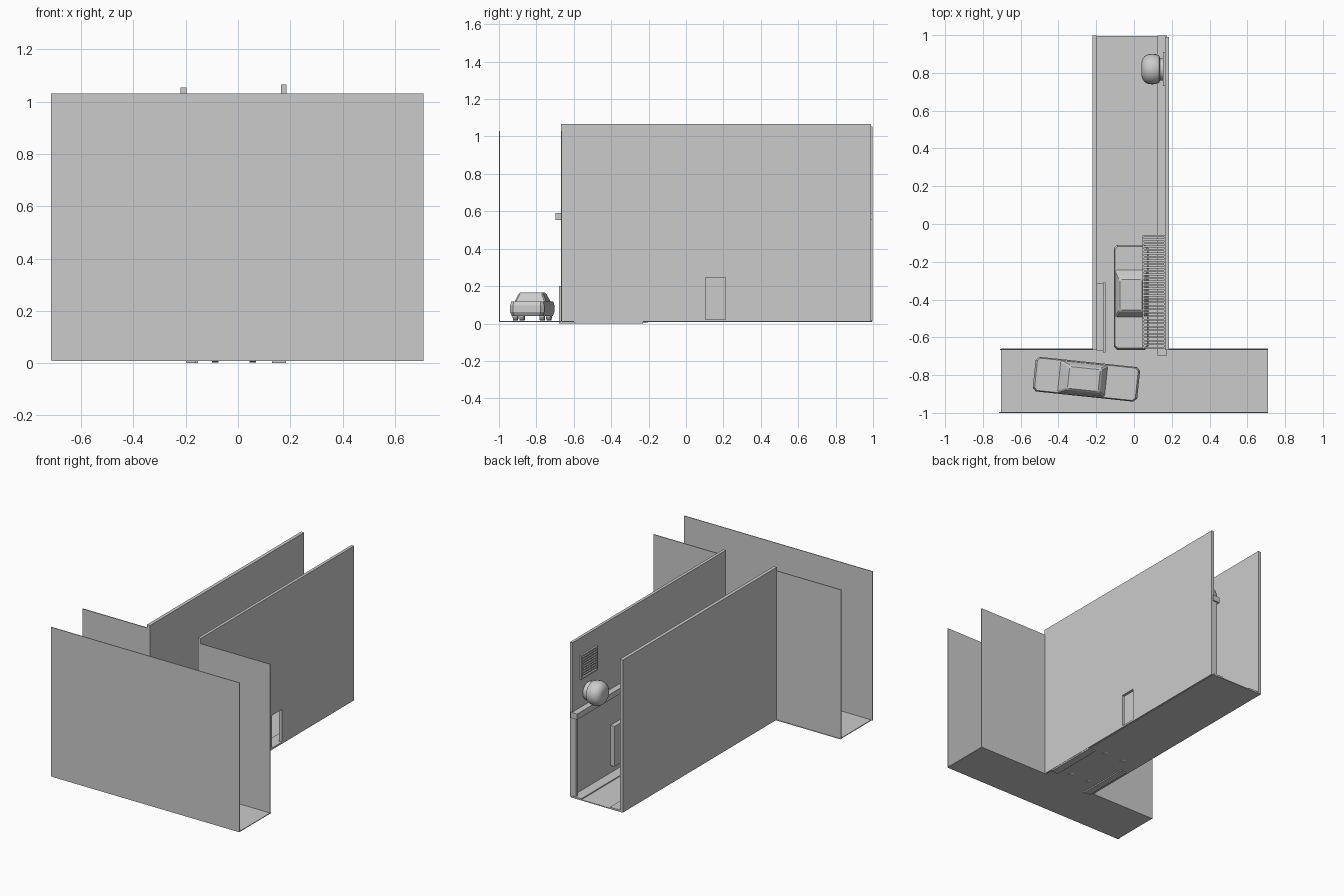
import bpy, bmesh, math
from mathutils import Matrix

if "Cube" in bpy.data.objects:
    bpy.data.objects.remove(bpy.data.objects["Cube"])


def make(name, bm, matrix=None):
    bmesh.ops.recalc_face_normals(bm, faces=bm.faces)
    me = bpy.data.meshes.new(name)
    bm.to_mesh(me)
    bm.free()
    ob = bpy.data.objects.new(name, me)
    bpy.context.collection.objects.link(ob)
    if matrix:
        ob.matrix_world = matrix
    return ob


def add_box(bm, x0, x1, y0, y1, z0, z1):
    m = Matrix.Translation(((x0 + x1) / 2, (y0 + y1) / 2, (z0 + z1) / 2)) \
        @ Matrix.Diagonal((x1 - x0, y1 - y0, z1 - z0, 1))
    bmesh.ops.create_cube(bm, size=1, matrix=m)


def boxes(name, *dims):
    bm = bmesh.new()
    for d in dims:
        add_box(bm, *d)
    return make(name, bm)


def loft(bm, rings):
    vs = [[bm.verts.new(p) for p in r] for r in rings]
    n = len(vs[0])
    for a, b in zip(vs, vs[1:]):
        for i in range(n):
            j = (i + 1) % n
            bm.faces.new((a[i], a[j], b[j], b[i]))
    bm.faces.new(vs[0])
    bm.faces.new(vs[-1])


def octagon(x0, x1, w, z, c):
    # rectangle with chamfered corners, seen from above
    return [(x0 + c, -w, z), (x1 - c, -w, z), (x1, -w + c, z), (x1, w - c, z),
            (x1 - c, w, z), (x0 + c, w, z), (x0, w - c, z), (x0, -w + c, z)]


def car(name, x, y, z, angle):
    m = Matrix.Translation((x, y, z)) @ Matrix.Rotation(angle, 4, 'Z')
    bm = bmesh.new()
    # lower body
    loft(bm, [octagon(-.265, .265, .084, .025, .015),
              octagon(-.278, .278, .092, .045, .018),
              octagon(-.278, .278, .092, .080, .018),
              octagon(-.268, .268, .086, .102, .015)])
    # cabin
    loft(bm, [octagon(-.145, .105, .084, .102, .008),
              octagon(-.105, .078, .066, .142, .008),
              octagon(-.095, .068, .058, .150, .008)])
    make(name + "_body", bm, m)
    # wheels
    bm = bmesh.new()
    for wx in (-.17, .17):
        for s in (-1, 1):
            bmesh.ops.create_cone(
                bm, cap_ends=True, segments=16, radius1=.03, radius2=.03, depth=.025,
                matrix=Matrix.Translation((wx, s * .072, .03)) @ Matrix.Rotation(math.pi / 2, 4, 'X'))
    make(name + "_wheels", bm, m)


# ground, sidewalks
boxes("street_ground", (-.705, .71, -1, -.66, .008, .013))
boxes("alley_ground", (-.21, .175, -.66, .995, .008, .013))
boxes("sidewalks", (-.2, -.12, -.66, .995, .01, .02), (.095, .166, -.66, .995, .01, .02))

# street walls
boxes("front_wall", (-.715, .71, -1, -.995, .01, 1.03))
boxes("left_facade", (-.71, -.2, -.668, -.662, .01, 1.03))
boxes("right_facade", (.17, .71, -.668, -.662, .01, 1.03))

# alley walls, the right one with an open doorway
boxes("left_alley_wall", (-.22, -.197, -.668, .997, .01, 1.053))
boxes("right_alley_wall", (.165, .185, -.668, .105, .01, 1.066),
      (.165, .185, .21, .99, .01, 1.066),
      (.165, .185, .105, .21, .245, 1.066),
      (.165, .185, .105, .21, .01, .022))

# ledge and pilaster below it
boxes("wall_ledge", (.125, .175, -.697, .998, .553, .592))
boxes("corner_pilaster", (.14, .166, .965, .99, .013, .553))
boxes("wall_panel", (.135, .166, .45, .58, .07, .345))

# louvred vent
vent = [(.153, .166, .73, .742, .785, .95), (.153, .166, .898, .91, .785, .95),
        (.153, .166, .73, .91, .785, .795), (.153, .166, .73, .91, .94, .95)]
vent += [(.156, .166, .742, .898, .803 + i * .017, .811 + i * .017) for i in range(8)]
boxes("wall_vent", *vent)

# round exhaust dome, turned about the x axis
bm = bmesh.new()
profile = [(.04, .035), (.044, .052), (.055, .067), (.07, .077), (.095, .081),
           (.115, .079), (.133, .072), (.137, .06), (.168, .06)]
loft(bm, [[(x, .82 + r * math.cos(2 * math.pi * i / 24),
            .676 + r * math.sin(2 * math.pi * i / 24)) for i in range(24)]
          for x, r in profile])
dome = make("exhaust_dome", bm)
bpy.context.view_layer.objects.active = dome
dome.select_set(True)
bpy.ops.object.shade_smooth_by_angle(angle=math.radians(35))

# slatted platform on the right wall
slats = [(.045, .052, -.66, -.06, .6, .618), (.158, .166, -.66, -.06, .6, .618)]
slats += [(.05, .166, -.66 + i * .0185, -.65 + i * .0185, .606, .614) for i in range(33)]
boxes("slatted_platform", *slats)

# low units against both walls
boxes("left_bin", (-.198, -.163, -.67, -.315, 0, .19), (-.163, -.152, -.68, -.31, 0, .2))
boxes("right_shutter", (.13, .183, -.6, -.23, 0, .2))

# cars
car("street_car", -.252, -.822, .016, math.radians(-6))
car("alley_car", -.015, -.388, .003, math.radians(-90))
